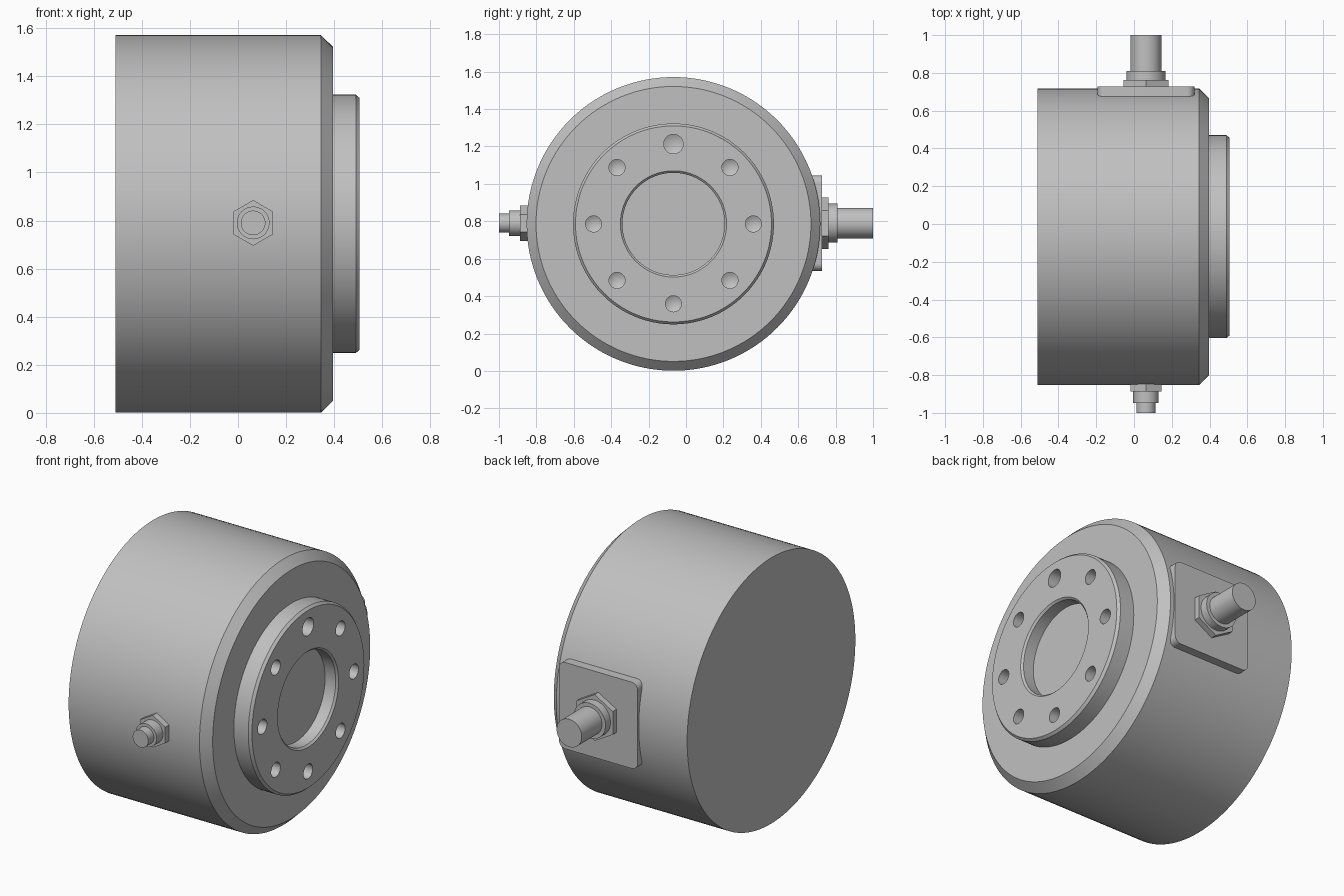
import bpy, bmesh, math
from mathutils import Vector

if "Cube" in bpy.data.objects:
    bpy.data.objects.remove(bpy.data.objects["Cube"])

X, FRONT, BACK = Vector((1, 0, 0)), Vector((0, -1, 0)), Vector((0, 1, 0))
UP = Vector((0, 0, 1))
CY, CZ = -0.067, 0.786      # main axis of the drum
FX = 0.063                  # x position of both fittings

grey = bpy.data.materials.new("plain_grey")
grey.diffuse_color = (0.53, 0.53, 0.53, 1)
grey.use_nodes = True
grey.node_tree.nodes["Principled BSDF"].inputs["Base Color"].default_value = grey.diffuse_color


def finish(name, bm):
    bmesh.ops.recalc_face_normals(bm, faces=bm.faces)
    mesh = bpy.data.meshes.new(name)
    bm.to_mesh(mesh)
    bm.free()
    ob = bpy.data.objects.new(name, mesh)
    bpy.context.collection.objects.link(ob)
    mesh.materials.append(grey)
    return ob


def smooth(ob):
    bpy.ops.object.select_all(action='DESELECT')
    ob.select_set(True)
    bpy.context.view_layer.objects.active = ob
    bpy.ops.object.shade_smooth_by_angle(angle=math.radians(25))


def lathe(name, profile, axis, origin, sides):
    """Turn (radius, distance) points around an axis; radius 0 makes a tip."""
    bm = bmesh.new()
    side = axis.cross(UP)
    rings = []
    for r, t in profile:
        n = sides if r else 1
        rings.append([bm.verts.new(origin + axis * t + (
            UP * math.cos(a) + side * math.sin(a)) * r)
            for a in (2 * math.pi * i / sides for i in range(n))])
    for a, b in zip(rings, rings[1:]):
        for i in range(sides):
            j = (i + 1) % sides
            if len(b) == 1:
                bm.faces.new((a[i], a[j], b[0]))
            else:
                bm.faces.new((a[i], a[j], b[j], b[i]))
    for ring in (rings[0], rings[-1]):
        if len(ring) > 1:
            bm.faces.new(ring)
    return finish(name, bm)


# Drum with stepped flange and central recess
drum = lathe("drum", [(0.785, -0.51), (0.785, 0.345), (0.735, 0.396),
                      (0.537, 0.396), (0.537, 0.490), (0.524, 0.505),
                      (0.284, 0.505), (0.273, 0.494), (0.273, 0.425)],
             X, Vector((0, CY, CZ)), 128)

# Ring of drilled holes with conical bottoms, the top one larger
for i in range(8):
    a = i * math.pi / 4
    r = 0.052 if i == 0 else 0.043
    pos = Vector((0, CY + 0.427 * math.sin(a), CZ + 0.427 * math.cos(a)))
    drill = lathe("drill_cutter", [(r, 0.55), (r, 0.41), (0, 0.385)], X, pos, 32)
    drill.hide_render = True
    cut = drum.modifiers.new("hole", 'BOOLEAN')
    cut.operation, cut.solver, cut.object = 'DIFFERENCE', 'EXACT', drill
    bpy.context.view_layer.objects.active = drum
    bpy.ops.object.modifier_apply(modifier=cut.name)
    bpy.data.objects.remove(drill)
smooth(drum)

# Rounded mounting plate on the back
bm = bmesh.new()
outline, rad = [], 0.04
for k, (sx, sz) in enumerate(((1, 1), (-1, 1), (-1, -1), (1, -1))):
    for i in range(9):
        a = (k + i / 8) * math.pi / 2
        outline.append(bm.verts.new((
            FX + sx * (0.257 - rad) + rad * math.cos(a), 0.60,
            0.79 + sz * (0.255 - rad) + rad * math.sin(a))))
face = bm.faces.new(outline)
ext = bmesh.ops.extrude_face_region(bm, geom=[face])
bmesh.ops.translate(bm, vec=(0, 0.128, 0),
                    verts=[g for g in ext["geom"] if isinstance(g, bmesh.types.BMVert)])
smooth(finish("mounting_plate", bm))

# Fittings: hex nut, collar and stem, front and back
parts = [("front_nut", FRONT, 0.095, 0.80, 0.887, 6),
         ("front_collar", FRONT, 0.068, 0.88, 0.947, 48),
         ("front_stem", FRONT, 0.051, 0.94, 1.0, 48),
         ("back_nut", BACK, 0.137, 0.71, 0.763, 6),
         ("back_collar", BACK, 0.104, 0.755, 0.81, 48),
         ("back_stem", BACK, 0.082, 0.80, 1.0, 48)]
for name, axis, r, t0, t1, sides in parts:
    smooth(lathe(name, [(r, t0), (r, t1)], axis, Vector((FX, 0, 0.79)), sides))
